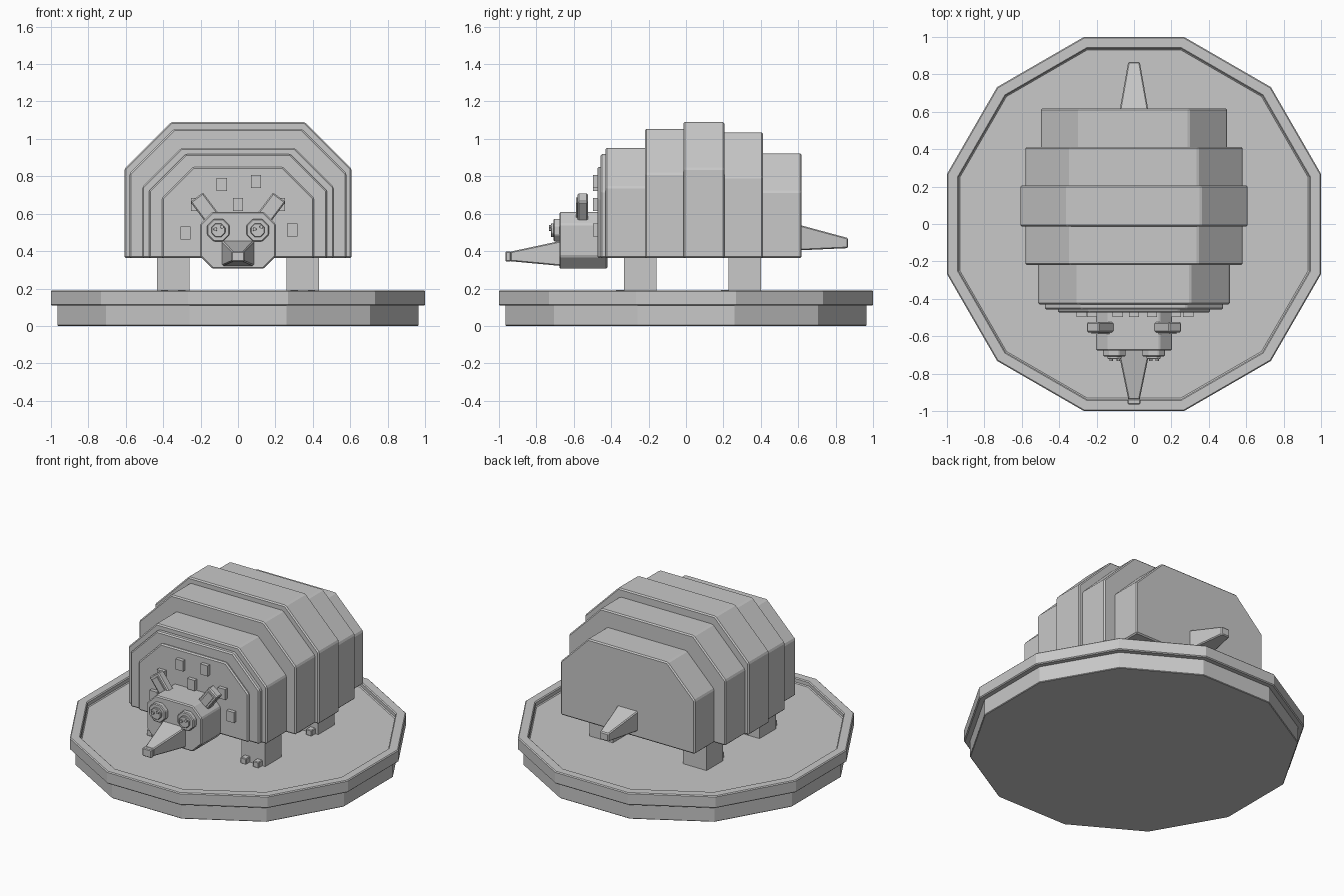
import bpy
import math
from mathutils import Matrix

cube = bpy.data.objects.get("Cube")
if cube:
    bpy.data.objects.remove(cube, do_unlink=True)

grey = bpy.data.materials.new("stone grey")
grey.use_nodes = True
colour = (0.58, 0.58, 0.58, 1)
grey.diffuse_color = colour
grey.node_tree.nodes["Principled BSDF"].inputs["Base Color"].default_value = colour


def make(name, verts, faces, bevel=0):
    mesh = bpy.data.meshes.new(name)
    mesh.from_pydata(verts, [], faces)
    mesh.materials.append(grey)
    obj = bpy.data.objects.new(name, mesh)
    bpy.context.collection.objects.link(obj)
    if bevel:
        mod = obj.modifiers.new("edge", 'BEVEL')
        mod.width = bevel
        mod.segments = 1
    return obj


def loft(name, rings, bevel=0):
    """Skin equal rings of points and cap both ends."""
    n, m = len(rings[0]), len(rings)
    verts = [p for ring in rings for p in ring]
    faces = [tuple(reversed(range(n))), tuple(range((m - 1) * n, m * n))]
    for a in range(0, (m - 1) * n, n):
        faces += [(a + i, a + (i + 1) % n, a + n + (i + 1) % n, a + n + i) for i in range(n)]
    return make(name, verts, faces, bevel)


def box(name, centre, size, bevel=0, tilt=0):
    """Box, optionally tilted about the y axis."""
    x, y, z = (s / 2 for s in size)
    rings = [[(-x, d, -z), (x, d, -z), (x, d, z), (-x, d, z)] for d in (-y, y)]
    obj = loft(name, rings, bevel)
    obj.data.transform(Matrix.Translation(centre) @ Matrix.Rotation(tilt, 4, 'Y'))
    return obj


def disc_ring(apothem, z, sides=12):
    """Polygon with flat sides facing the axes."""
    r = apothem / math.cos(math.pi / sides)
    angles = [(i + 0.5) * math.tau / sides for i in range(sides)]
    return [(r * math.cos(a), r * math.sin(a), z) for a in angles]


def shell(name, y0, y1, half, top, bottom=0.362):
    """Armour band: straight sides with chamfered shoulders."""
    c = half * 0.41
    outline = [(-half, bottom), (half, bottom), (half, top - c),
               (half - c, top), (c - half, top), (-half, top - c)]
    loft(name, [[(x, y, z) for x, z in outline] for y in (y0, y1)], 0.008)


def spike(name, sections):
    """Tapered four-sided form from (y, half width, low z, high z)."""
    loft(name, [[(-w, y, lo), (w, y, lo), (w, y, hi), (-w, y, hi)]
                for y, w, lo, hi in sections], 0.006)


def stud(name, x, z, radius, y0, y1, sides=8):
    """Short cylinder along y."""
    angles = [(i + 0.5) * math.tau / sides for i in range(sides)]
    loft(name, [[(x + radius * math.cos(a), y, z + radius * math.sin(a)) for a in angles]
                for y in (y0, y1)], radius * 0.08)


# Twelve-sided dish with a shallow recessed floor
floor = 0.155
loft("base_disc", [disc_ring(0.965, 0), disc_ring(0.965, 0.112)], 0.004)
loft("base_tray", [disc_ring(1.0, 0.108), disc_ring(1.0, 0.19),
                   disc_ring(0.937, 0.19), disc_ring(0.937, floor)], 0.006)

# Armour bands from front to back
bands = [("face_plate", -0.473, -0.44, 0.407, 0.85),
         ("collar_plate", -0.458, -0.41, 0.477, 0.918),
         ("front_band", -0.43, -0.2, 0.512, 0.952),
         ("shoulder_band", -0.22, 0, 0.58, 1.053),
         ("middle_band", -0.014, 0.206, 0.607, 1.09),
         ("hip_band", 0.19, 0.412, 0.58, 1.035),
         ("rear_band", 0.39, 0.618, 0.497, 0.923)]
for band in bands:
    shell(*band)

# Raised scales on the face plate
for x, z in [(-0.087, 0.757), (0.096, 0.773), (0, 0.65), (-0.28, 0.497),
             (0.29, 0.513), (-0.225, 0.65), (0.225, 0.65)]:
    box("scale", (x, -0.48, z), (0.054, 0.035, 0.07))

# Head with chamfered corners
w, lo, hi, c = 0.202, 0.306, 0.61, 0.065
outline = [(c - w, lo), (w - c, lo), (w, lo + c), (w, hi - c),
           (w - c, hi), (c - w, hi), (-w, hi - c), (-w, lo + c)]
loft("head", [[(x, y, z) for x, z in outline] for y in (-0.677, -0.42)], 0.007)

# Snout, nose and tail
spike("snout", [(-0.94, 0.03, 0.346, 0.397), (-0.67, 0.086, 0.321, 0.455)])
box("nose", (0, -0.95, 0.371), (0.068, 0.03, 0.054), 0.005)
spike("tail", [(0.6, 0.078, 0.404, 0.542), (0.866, 0.031, 0.416, 0.47)])

for side, s in (("left", 1), ("right", -1)):
    # Eyes
    stud(side + "_eye", s * 0.105, 0.512, 0.065, -0.708, -0.66)
    stud(side + "_pupil", s * 0.105, 0.512, 0.04, -0.722, -0.7)
    for dx, dz in ((0.02, 0.018), (-0.016, 0.005)):
        stud(side + "_eye_glint", s * 0.105 + dx, 0.512 + dz, 0.01, -0.733, -0.715)
    # Ears
    tilt = s * math.radians(37)
    box(side + "_ear", (s * 0.18, -0.552, 0.633), (0.084, 0.054, 0.137), 0.007, tilt)
    box(side + "_inner_ear", (s * 0.18, -0.58, 0.633), (0.048, 0.014, 0.095), 0, tilt)
    # Legs and toes
    for end, y in (("front", -0.245), ("hind", 0.315)):
        box(f"{side}_{end}_leg", (s * 0.347, y, 0.265), (0.174, 0.174, 0.23))
        for dx in (-0.046, 0.046):
            box(f"{side}_{end}_toe", (s * 0.347 + dx, y - 0.105, floor + 0.018),
                (0.042, 0.05, 0.04), 0.004)
